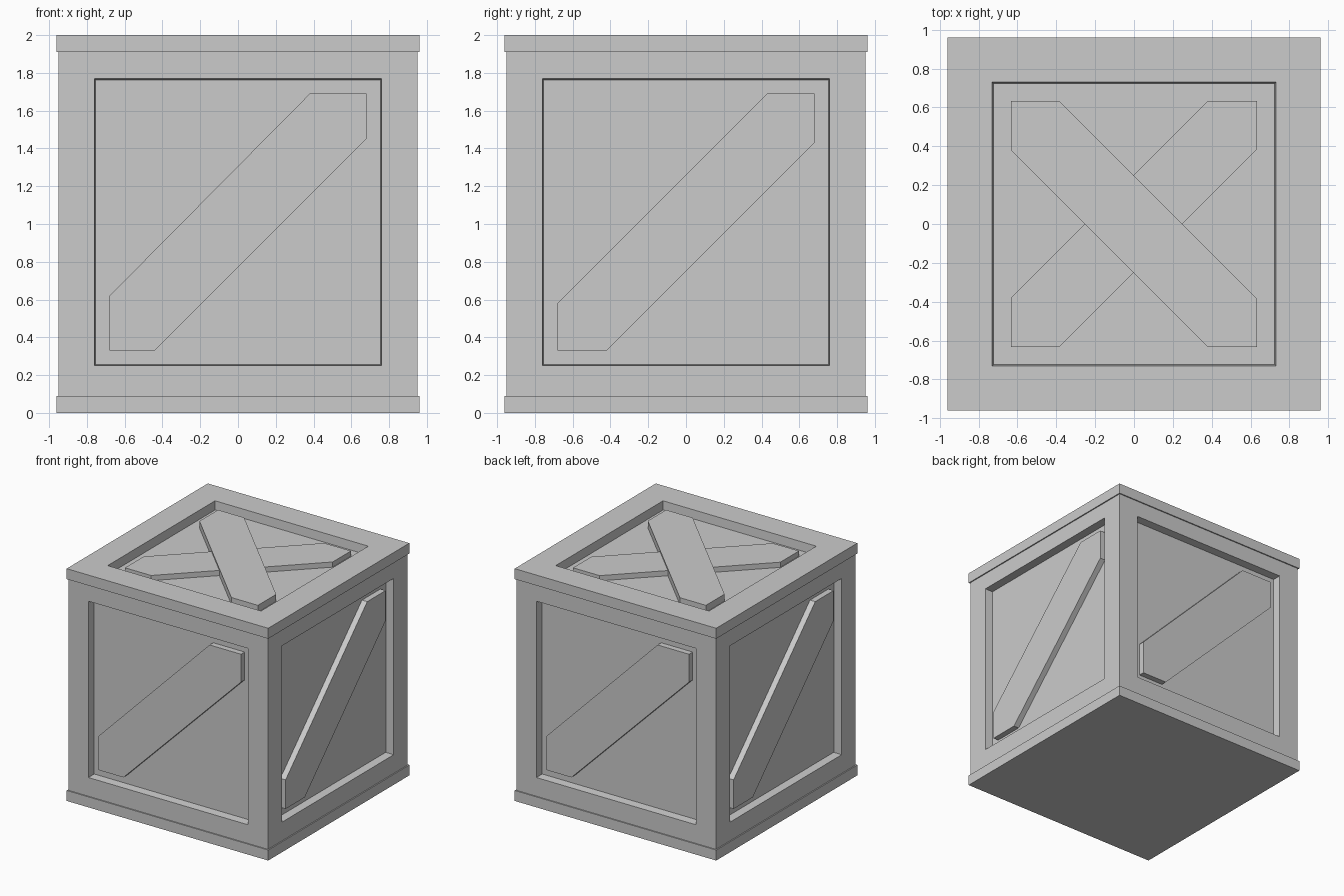
import bpy, bmesh
from math import pi
from mathutils import Matrix, Vector

if "Cube" in bpy.data.objects:
    bpy.data.objects.remove(bpy.data.objects["Cube"])


def finish(name, bm):
    bmesh.ops.recalc_face_normals(bm, faces=bm.faces)
    me = bpy.data.meshes.new(name)
    bm.to_mesh(me)
    bm.free()
    ob = bpy.data.objects.new(name, me)
    bpy.context.collection.objects.link(ob)
    return ob


def box(half, z0, z1):
    bm = bmesh.new()
    bmesh.ops.create_cube(bm, size=1, matrix=Matrix.Translation((0, 0, (z0 + z1) / 2))
                          @ Matrix.Diagonal((half * 2, half * 2, z1 - z0, 1)))
    bm.normal_update()
    return bm


def recess(bm, faces, rim, depth):
    # flat rim first, then a slightly tapered sunken panel
    bmesh.ops.inset_individual(bm, faces=faces, thickness=rim)
    bmesh.ops.inset_individual(bm, faces=faces, thickness=0.008, depth=-depth)


def plank(name, pts, low, high, matrix):
    # prism from a 2D outline, placed by matrix (outline xy, thickness z)
    bm = bmesh.new()
    face = bm.faces.new([bm.verts.new((x, y, low)) for x, y in pts])
    geo = bmesh.ops.extrude_face_region(bm, geom=[face])["geom"]
    bmesh.ops.translate(bm, vec=Vector((0, 0, high - low)),
                        verts=[v for v in geo if isinstance(v, bmesh.types.BMVert)])
    bm.transform(matrix)
    return finish(name, bm)


def diagonal(w, b, t, cut1, cut2, cut3, cut4):
    # diagonal strip clipped to the square opening
    return [(-w, b), (cut1, b), (w, cut2), (w, t), (cut3, t), (-w, cut4)]


# crate body with four framed, sunken sides
bm = box(0.95, 0.06, 1.96)
recess(bm, [f for f in bm.faces if abs(f.normal.z) < 0.5], 0.27, 0.07)
bmesh.ops.delete(bm, geom=[f for f in bm.faces if abs(f.normal.z) > 0.99
                           and f.calc_area() > 2], context='FACES')
finish("crate_body", bm)

# base slab
finish("base", box(0.96, 0, 0.09))

# lid with sunken top
bm = box(0.96, 1.91, 2)
recess(bm, [f for f in bm.faces if f.normal.z > 0.5], 0.325, 0.075)
finish("lid", bm)

# one diagonal brace per side
outlines = [diagonal(0.68, 0.33, 1.69, -0.44, 1.45, 0.38, 0.62),
            diagonal(0.68, 0.33, 1.69, -0.42, 1.43, 0.43, 0.58)]
for i, side in enumerate(("front", "right", "back", "left")):
    m = Matrix.Rotation(i * pi / 2, 4, 'Z') @ Matrix.Rotation(pi / 2, 4, 'X')
    plank(side + "_brace", outlines[i % 2], 0.87, 0.93, m)

# crossed braces on the lid, one lower than the other
cross = diagonal(0.633, -0.633, 0.633, -0.385, 0.385, 0.38, -0.38)
plank("lid_brace_lower", cross, 1.92, 1.97, Matrix.Identity(4))
plank("lid_brace_upper", cross, 1.92, 1.985, Matrix.Rotation(pi / 2, 4, 'Z'))
